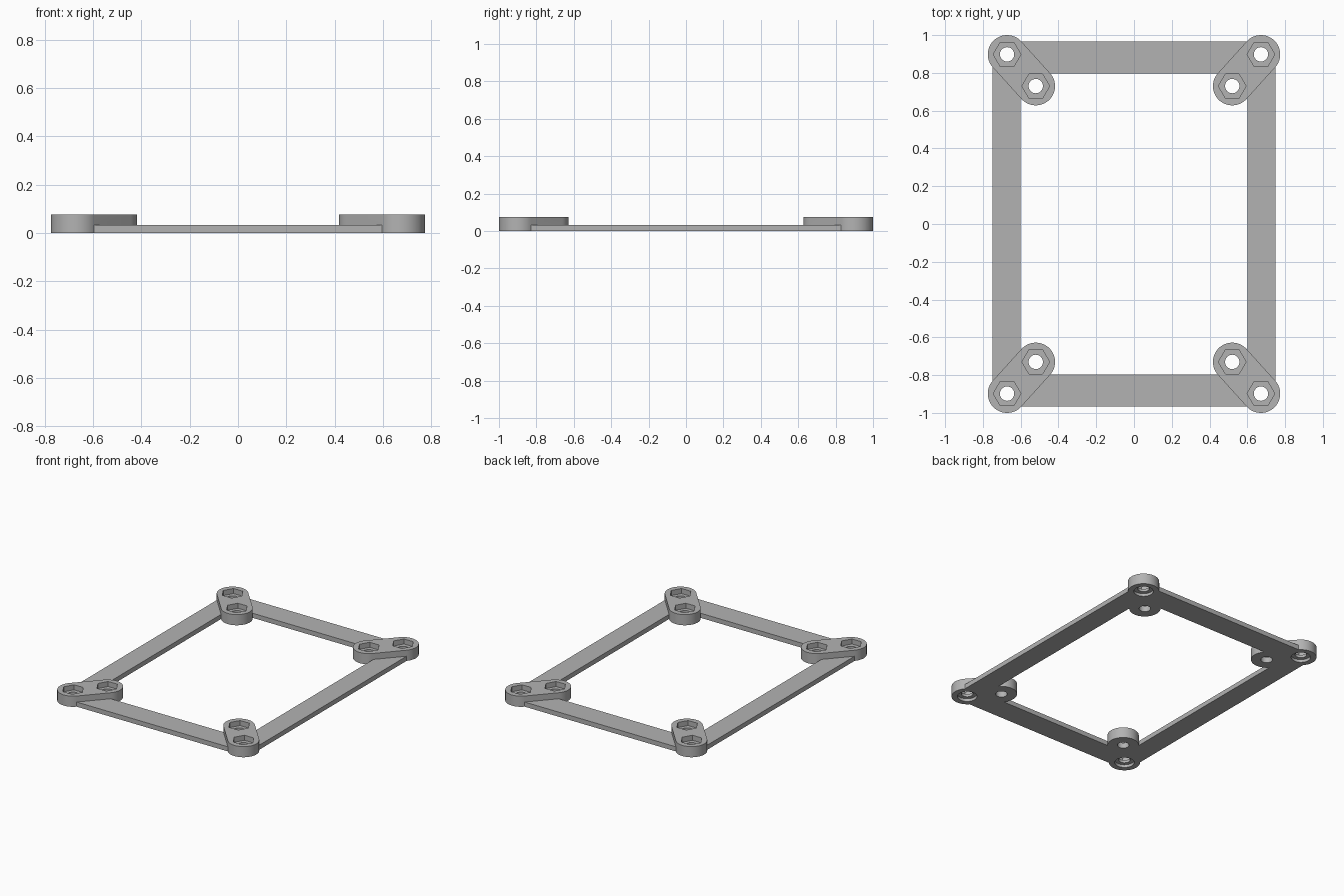
import bpy, bmesh
from math import radians, pi, cos, sin, atan2

if "Cube" in bpy.data.objects:
    bpy.data.objects.remove(bpy.data.objects["Cube"], do_unlink=True)

THICK, HEIGHT, RADIUS = 0.033, 0.076, 0.102
OUTER, INNER = (0.672, 0.898), (0.52, 0.73)
CORNERS = [(1, 1), (-1, 1), (-1, -1), (1, -1)]

grey = bpy.data.materials.new("plain grey")
grey.use_nodes = True
colour = (0.45, 0.45, 0.45, 1)
grey.diffuse_color = colour
grey.node_tree.nodes["Principled BSDF"].inputs["Base Color"].default_value = colour


def prisms(name, outlines, z0, z1):
    """One object made of upright prisms, each from a counter-clockwise outline."""
    bm = bmesh.new()
    for outline in outlines:
        face = bm.faces.new([bm.verts.new((x, y, z0)) for x, y in outline])
        out = bmesh.ops.extrude_face_region(bm, geom=[face])
        top = [v for v in out["geom"] if isinstance(v, bmesh.types.BMVert)]
        bmesh.ops.translate(bm, vec=(0, 0, z1 - z0), verts=top)
    bmesh.ops.recalc_face_normals(bm, faces=bm.faces)
    mesh = bpy.data.meshes.new(name)
    bm.to_mesh(mesh)
    bm.free()
    mesh.materials.append(grey)
    obj = bpy.data.objects.new(name, mesh)
    bpy.context.collection.objects.link(obj)
    return obj


def arc(centre, radius, start, sweep, steps):
    return [(centre[0] + radius * cos(start + sweep * i / steps),
             centre[1] + radius * sin(start + sweep * i / steps)) for i in range(steps + 1)]


def circle(centre, radius, sides):
    return arc(centre, radius, 0, 2 * pi, sides)[:-1]


def rectangle(x, y):
    return [(sx * x, sy * y) for sx, sy in CORNERS]


def at_corner(point, corner):
    return (point[0] * corner[0], point[1] * corner[1])


def lug_outline(corner):
    a, b = at_corner(OUTER, corner), at_corner(INNER, corner)
    heading = atan2(a[1] - b[1], a[0] - b[0])
    return (arc(a, RADIUS, heading - pi / 2, pi, 28)
            + arc(b, RADIUS, heading + pi / 2, pi, 28))


# Flat frame, corner lugs and the tools that cut them
outer_centres = [at_corner(OUTER, c) for c in CORNERS]
all_centres = outer_centres + [at_corner(INNER, c) for c in CORNERS]
frame = prisms("mounting_frame", [rectangle(0.748, 0.966)], 0, THICK)
steps = [
    ("DIFFERENCE", prisms("frame_opening", [rectangle(0.6, 0.798)], -0.1, 0.2)),
    ("UNION", prisms("corner_lugs", [lug_outline(c) for c in CORNERS], 0, HEIGHT)),
    ("DIFFERENCE", prisms("nut_pockets", [circle(c, 0.073, 6) for c in all_centres],
                          0.04, 0.2)),
    ("DIFFERENCE", prisms("bolt_holes", [circle(c, 0.038, 32) for c in all_centres],
                          -0.1, 0.2)),
    ("DIFFERENCE", prisms("underside_recesses", [circle(c, 0.064, 40) for c in outer_centres],
                          -0.1, 0.02)),
]
for operation, tool in steps:
    tool.hide_render = True
    mod = frame.modifiers.new(tool.name, "BOOLEAN")
    mod.operation, mod.object, mod.solver = operation, tool, "EXACT"

# Bake the cuts and drop the tools
depsgraph = bpy.context.evaluated_depsgraph_get()
baked = bpy.data.meshes.new_from_object(frame.evaluated_get(depsgraph))
frame.modifiers.clear()
frame.data = baked
baked.materials.clear()
baked.materials.append(grey)
for poly in baked.polygons:
    poly.material_index = 0
for _, tool in steps:
    bpy.data.objects.remove(tool, do_unlink=True)

# Smooth the round walls, keep the rims crisp
bpy.ops.object.select_all(action="DESELECT")
frame.select_set(True)
bpy.context.view_layer.objects.active = frame
bpy.ops.object.shade_smooth_by_angle(angle=radians(30))
